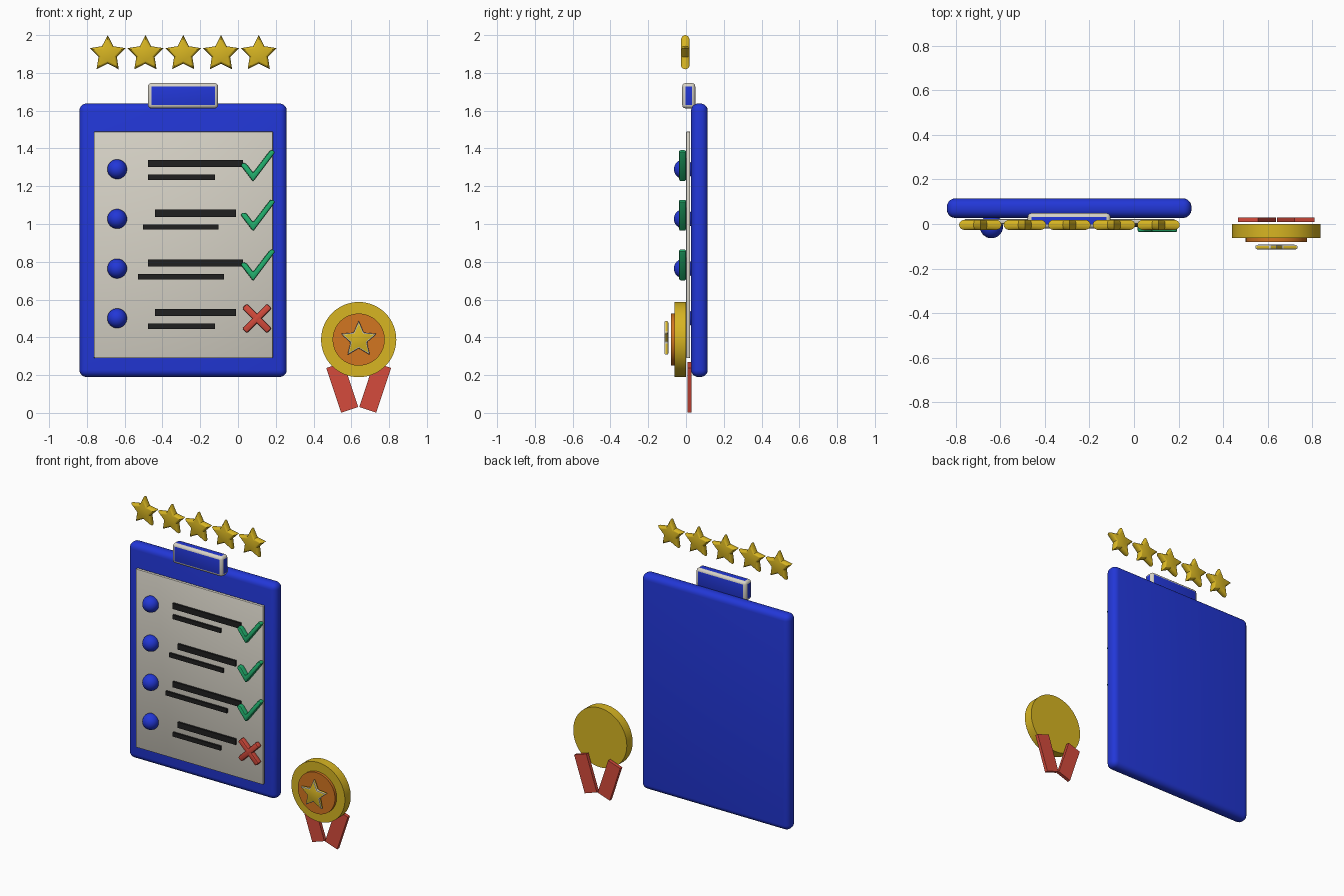
import bpy, bmesh, math
from mathutils import Vector, Matrix

if "Cube" in bpy.data.objects:
    bpy.data.objects.remove(bpy.data.objects["Cube"])


def material(name, r, g, b):
    m = bpy.data.materials.new(name)
    m.diffuse_color = (r, g, b, 1)
    m.use_nodes = True
    m.node_tree.nodes["Principled BSDF"].inputs["Base Color"].default_value = m.diffuse_color
    return m


BLUE = material("blue", 0.016, 0.038, 0.68)
CREAM = material("cream", 0.68, 0.65, 0.57)
GOLD = material("gold", 0.68, 0.46, 0.016)
ORANGE = material("orange", 0.65, 0.18, 0.015)
RED = material("red", 0.66, 0.07, 0.045)
GREEN = material("green", 0.015, 0.42, 0.15)
BLACK = material("black", 0.014, 0.014, 0.014)


def finish(name, bm, *mats):
    bmesh.ops.recalc_face_normals(bm, faces=bm.faces)
    me = bpy.data.meshes.new(name)
    bm.to_mesh(me)
    bm.free()
    for m in mats:
        me.materials.append(m)
    ob = bpy.data.objects.new(name, me)
    bpy.context.collection.objects.link(ob)
    bpy.ops.object.select_all(action='DESELECT')
    ob.select_set(True)
    bpy.context.view_layer.objects.active = ob
    bpy.ops.object.shade_smooth_by_angle(angle=math.radians(35))
    return ob


def loft(name, rings, mats, bevel=0, segments=2, edge_mat=-1):
    """Join rings of points, cap both ends, then round every edge."""
    bm = bmesh.new()
    loops = [[bm.verts.new(p) for p in ring] for ring in rings]
    n = len(loops[0])
    for a, b in zip(loops, loops[1:]):
        for i in range(n):
            j = (i + 1) % n
            bm.faces.new((a[i], a[j], b[j], b[i]))
    bm.faces.new(loops[0])
    bm.faces.new(loops[-1][::-1])
    bmesh.ops.recalc_face_normals(bm, faces=bm.faces)
    if bevel:
        bmesh.ops.bevel(bm, geom=bm.edges[:], offset=bevel, segments=segments,
                        profile=0.5, affect='EDGES', clamp_overlap=True,
                        material=edge_mat)
    return finish(name, bm, *mats)


def prism(name, outline, y0, y1, mats, **kw):
    return loft(name, [[(x, y, z) for x, z in outline] for y in (y0, y1)], mats, **kw)


def rect(x0, x1, z0, z1):
    return [(x0, z0), (x1, z0), (x1, z1), (x0, z1)]


def turned_rect(cx, cz, w, h, deg):
    rot = Matrix.Rotation(math.radians(deg), 2)
    return [tuple(Vector((cx, cz)) + rot @ Vector(p))
            for p in rect(-w / 2, w / 2, -h / 2, h / 2)]


def star(cx, cz, r_out, r_in):
    pts = []
    for i in range(10):
        r, a = (r_in if i % 2 else r_out), math.pi / 2 + i * math.pi / 5
        pts.append((cx + r * math.cos(a), cz + r * math.sin(a)))
    return pts


def disc(cx, cz, r, n=64):
    return [(cx + r * math.cos(2 * math.pi * i / n),
             cz + r * math.sin(2 * math.pi * i / n)) for i in range(n)]


# Clipboard, paper and clip with pale edges
prism("board", rect(-0.84, 0.258, 0.19, 1.638), 0.027, 0.115, [BLUE], bevel=0.038, segments=5)
prism("paper", rect(-0.763, 0.185, 0.29, 1.49), 0.0, 0.022, [CREAM], bevel=0.006)
prism("clip", rect(-0.477, -0.105, 1.612, 1.746), -0.02, 0.049, [BLUE, CREAM],
      bevel=0.018, segments=3, edge_mat=1)

# List rows: bullet, two text bars, tick or cross
long_bars = [(-0.477, 0.026), (-0.44, -0.01)] * 2
short_bars = [(-0.477, -0.122), (-0.503, -0.103), (-0.53, -0.075), (-0.477, -0.122)]
for i in range(4):
    z = 1.29 - 0.263 * i
    bm = bmesh.new()
    bmesh.ops.create_uvsphere(bm, u_segments=32, v_segments=16, radius=0.052,
                              matrix=Matrix.Translation((-0.64, -0.012, z)))
    finish(f"bullet_{i + 1}", bm, BLUE)
    prism(f"long_bar_{i + 1}", rect(*long_bars[i], z + 0.011, z + 0.049), -0.013, 0.004, [BLACK])
    prism(f"short_bar_{i + 1}", rect(*short_bars[i], z - 0.057, z - 0.029), -0.013, 0.004, [BLACK])
    if i < 3:
        tick = [(0.014, 0.02), (0.08, -0.066), (0.197, 0.09), (0.186, 0.102),
                (0.17, 0.1), (0.08, -0.018), (0.044, 0.03), (0.022, 0.034)]
        prism(f"tick_{i + 1}", [(x, z + dz) for x, dz in tick], -0.037, 0.0,
              [GREEN], bevel=0.008)
    else:
        for side in (-1, 1):
            prism(f"cross_bar_{'left' if side < 0 else 'right'}",
                  turned_rect(0.1, 0.5, 0.036, 0.186, 45 * side), -0.037, 0.0,
                  [RED], bevel=0.009)

# Five puffed rating stars: rings swept along a half circle
for i in range(5):
    rings = []
    for k in range(9):
        a = -math.pi / 2 + math.pi * k / 8
        s = 0.72 + 0.28 * math.cos(a)
        rings.append([(x, 0.023 * math.sin(a) - 0.004, z)
                      for x, z in star(-0.69 + 0.2 * i, 1.9, 0.1 * s, 0.051 * s)])
    loft(f"rating_star_{i + 1}", rings, [GOLD])

# Medal: gold disc, orange centre, floating star with pale edges
MX, MZ = 0.639, 0.388
prism("medal_disc", disc(MX, MZ, 0.199), -0.062, 0.0, [GOLD])
prism("medal_centre", disc(MX, MZ, 0.138), -0.08, -0.05, [ORANGE])
prism("medal_star", star(MX, MZ, 0.101, 0.046), -0.115, -0.093, [GOLD, CREAM],
      bevel=0.006, edge_mat=1)

# Ribbon tails spreading out under the medal
for side in (-1, 1):
    prism(f"ribbon_{'left' if side < 0 else 'right'}",
          turned_rect(MX + side * 0.087, 0.1345, 0.095, 0.25, -18.4 * side),
          0.008, 0.03, [RED])
